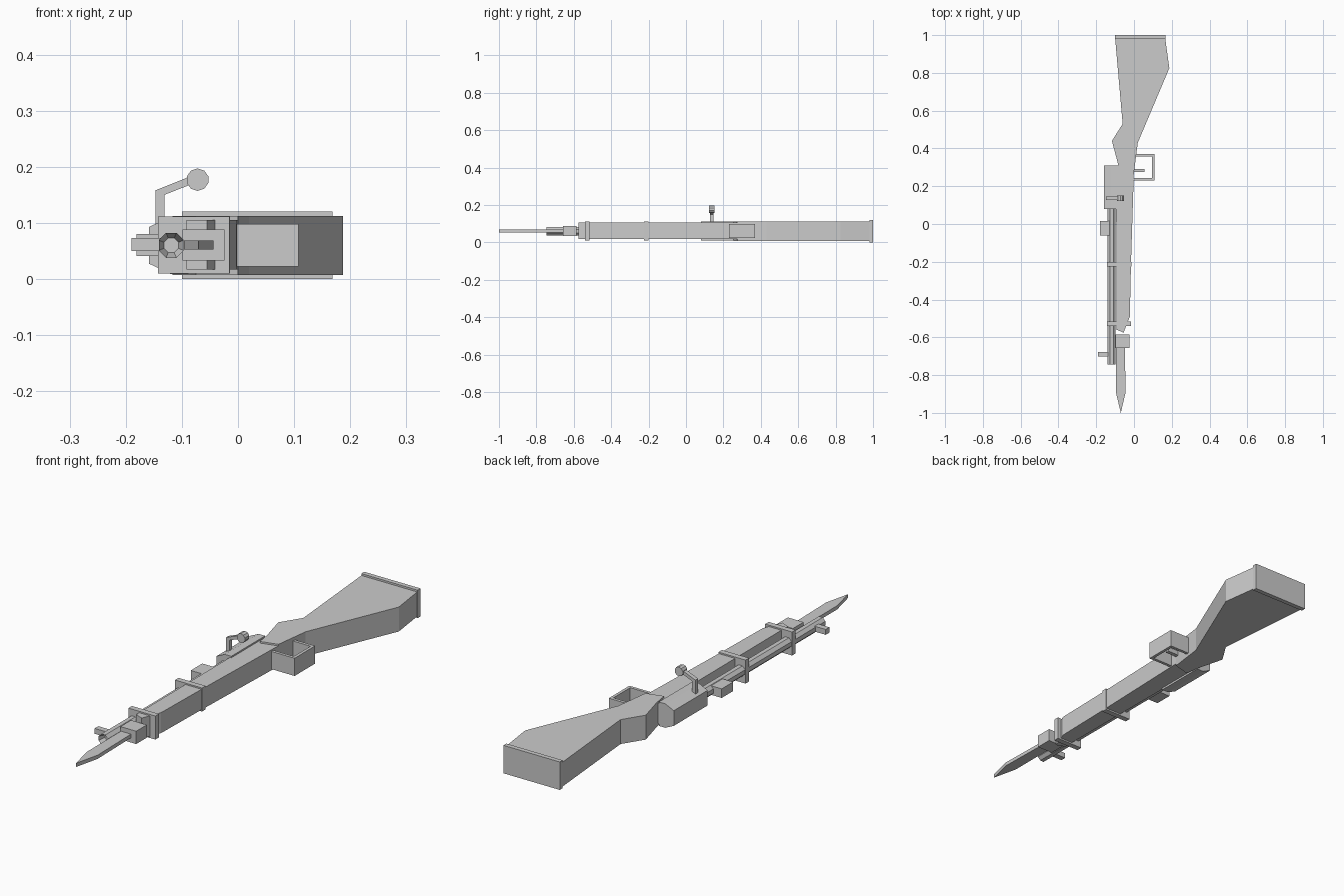
import bpy, bmesh, math
from mathutils import Vector, Matrix

if "Cube" in bpy.data.objects:
    bpy.data.objects.remove(bpy.data.objects["Cube"])

grey = bpy.data.materials.new("plain_grey")
grey.diffuse_color = (0.6, 0.6, 0.6, 1)
grey.use_nodes = True
grey.node_tree.nodes["Principled BSDF"].inputs["Base Color"].default_value = grey.diffuse_color


def finish(name, bm):
    bmesh.ops.recalc_face_normals(bm, faces=bm.faces)
    me = bpy.data.meshes.new(name)
    bm.to_mesh(me)
    bm.free()
    me.materials.append(grey)
    ob = bpy.data.objects.new(name, me)
    bpy.context.collection.objects.link(ob)
    return ob


def prism(name, pts, depth, start):
    """Extrude a closed 3D outline along a vector."""
    bm = bmesh.new()
    f = bm.faces.new([bm.verts.new(Vector(p) + Vector(start)) for p in pts])
    r = bmesh.ops.extrude_face_region(bm, geom=[f])
    bmesh.ops.translate(bm, vec=depth, verts=[v for v in r["geom"] if isinstance(v, bmesh.types.BMVert)])
    return finish(name, bm)


def slab(name, outline, z0, z1):
    return prism(name, [(x, y, 0) for x, y in outline], (0, 0, z1 - z0), (0, 0, z0))


def box(name, x0, x1, y0, y1, z0, z1):
    return slab(name, [(x0, y0), (x1, y0), (x1, y1), (x0, y1)], z0, z1)


def ngon(r, n):
    return [(r * math.cos((i + .5) * math.tau / n), 0, r * math.sin((i + .5) * math.tau / n)) for i in range(n)]


# wooden stock, butt plate and forend
slab("butt_stock", [(-.10, .985), (.165, .985), (.187, .825), (.02, .43), (0, .275),
                    (-.075, .255), (-.085, .32), (-.117, .44), (-.06, .53)], .007, .112)
box("butt_plate", -.10, .168, .98, 1.0, 0, .12)
slab("forend", [(0, .31), (-.003, .2), (-.016, -.21), (-.022, -.49), (-.055, -.575),
                (-.092, -.56), (-.095, .31)], .017, .105)

# barrel with a shallow bore
barrel = prism("barrel", ngon(.024, 8), (0, .85, 0), (-.119, -.745, .06))
bm = bmesh.new()
bm.from_mesh(barrel.data)
muzzle = min(bm.faces, key=lambda f: f.calc_center_median().y)
bmesh.ops.inset_region(bm, faces=[muzzle], thickness=.01)
bmesh.ops.translate(bm, vec=(0, .03, 0), verts=muzzle.verts)
bm.to_mesh(barrel.data)
bm.free()

# receiver: chamfered block
half = [(-.159, .0325), (-.119, .0515), (-.088, .0515)]
outline = [(x, 0, .06 + z) for x, z in half] + [(x, 0, .06 - z) for x, z in reversed(half)]
prism("receiver", outline, (0, .23, 0), (0, .08, 0))

# barrel bands
for i, (y, x1) in enumerate([(-.528, -.015), (-.212, -.014)]):
    box(f"barrel_band_{i + 1}", -.143, x1, y - .012, y + .012, .01, .111)

# sights
box("rear_sight", -.181, -.125, -.062, .016, .041, .08)
box("front_sight", -.19, -.125, -.702, -.677, .05, .073)

# bolt handle: bent bar and faceted knob
slab_pts = [(-.147, 0, .09), (-.147, 0, .158), (-.08, 0, .185), (-.075, 0, .172),
            (-.131, 0, .150), (-.131, 0, .09)]
prism("bolt_handle", slab_pts, (0, .018, 0), (0, .128, 0))
prism("bolt_knob", ngon(.02, 10), (0, .03, 0), (-.072, .122, .177))

# trigger guard frame and trigger
x0, x1, y0, y1, t = -.012, .108, .23, .37, .013
for name, b in {"guard_front": (x0, x1, y0, y0 + t), "guard_back": (x0, x1, y1 - t, y1),
                "guard_bottom": (x1 - t, x1, y0, y1)}.items():
    box(name, *b, .022, .098)
box("trigger", -.01, .055, .275, .292, .05, .07)

# bayonet
box("bayonet_socket", -.099, -.024, -.657, -.585, .033, .088)
slab("bayonet_blade", [(-.096, -.6), (-.096, -.89), (-.07, -1.0), (-.044, -.89), (-.05, -.6)], .053, .069)
